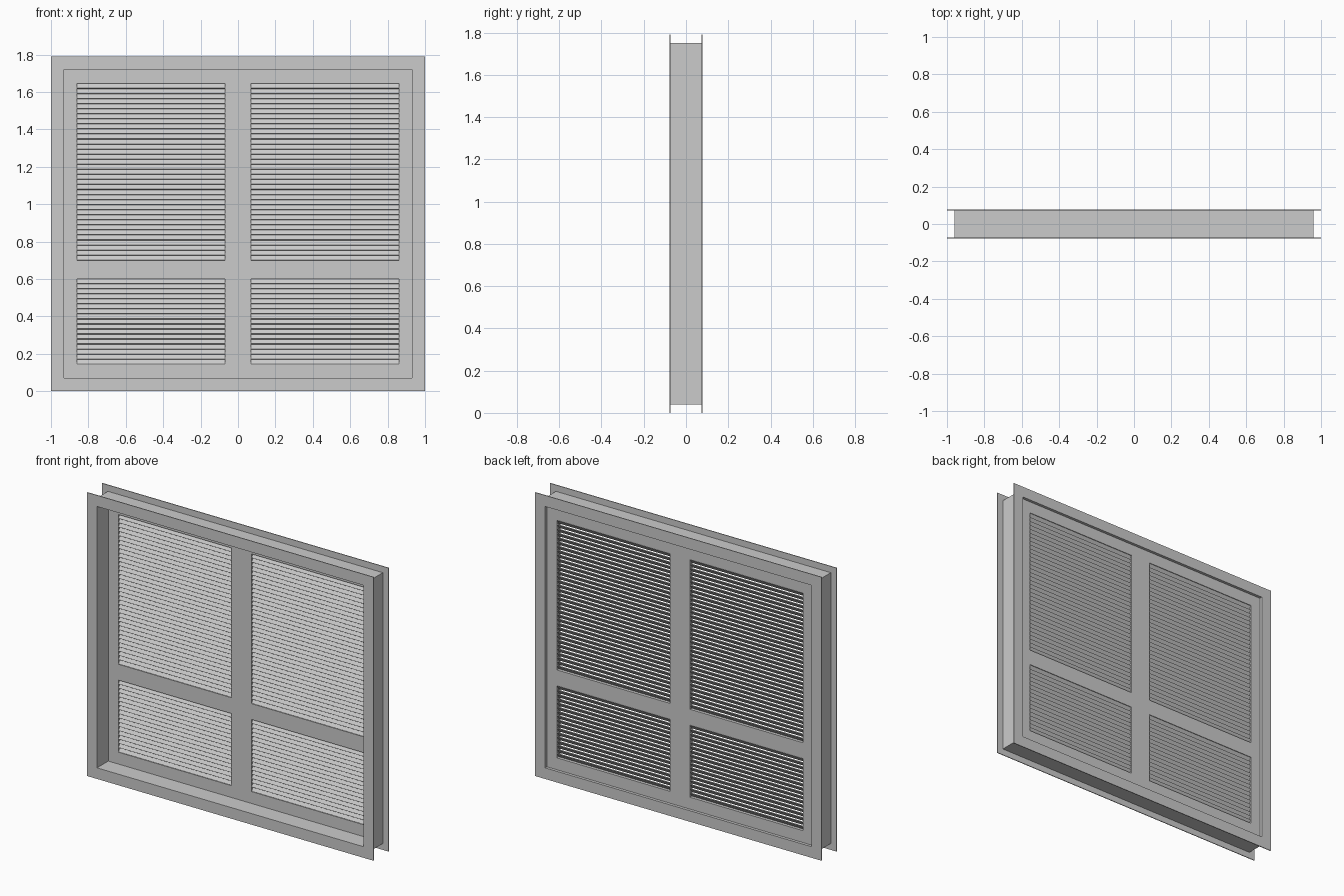
import bpy
import bmesh
from math import cos, sin, radians

old = bpy.data.objects.get("Cube")
if old:
    bpy.data.objects.remove(old, do_unlink=True)

paint = bpy.data.materials.new("grey_paint")
paint.use_nodes = True
GREY = (0.6, 0.6, 0.6, 1)
paint.diffuse_color = GREY
paint.node_tree.nodes["Principled BSDF"].inputs["Base Color"].default_value = GREY

H = 1.79
MID = H / 2


def finish(name, bm):
    bmesh.ops.recalc_face_normals(bm, faces=bm.faces)
    mesh = bpy.data.meshes.new(name)
    bm.to_mesh(mesh)
    bm.free()
    mesh.materials.append(paint)
    obj = bpy.data.objects.new(name, mesh)
    bpy.context.collection.objects.link(obj)
    return obj


def ring(name, outer, inner, y0, y1):
    """Rectangular frame: half widths outer/inner, extruded from y0 to y1."""
    bm = bmesh.new()
    loops = []
    for inset, y in ((outer, y0), (inner, y0), (inner, y1), (outer, y1)):
        hz = MID - (1 - inset)
        loops.append([bm.verts.new((sx * inset, y, MID + sz * hz))
                      for sx, sz in ((-1, -1), (1, -1), (1, 1), (-1, 1))])
    for i in range(4):
        a, b = loops[i], loops[(i + 1) % 4]
        for j in range(4):
            k = (j + 1) % 4
            bm.faces.new((a[j], a[k], b[k], b[j]))
    return finish(name, bm)


def extrude_x(bm, profile, x0, x1):
    """Closed prism of a (y, z) profile running from x0 to x1."""
    a = [bm.verts.new((x0, y, z)) for y, z in profile]
    b = [bm.verts.new((x1, y, z)) for y, z in profile]
    bm.faces.new(a)
    bm.faces.new(b)
    for i in range(len(a)):
        j = (i + 1) % len(a)
        bm.faces.new((a[i], a[j], b[j], b[i]))


# Window surround: deep lining with a thin trim on each face
ring("lining", 0.96, 0.93, -0.074, 0.074)
ring("front_trim", 1.0, 0.93, -0.078, -0.073)
ring("back_trim", 1.0, 0.93, 0.073, 0.078)

# Shutter framework, set close to the back
FRONT, BACK = 0.034, 0.06


def bar(name, x0, x1, z0, z1):
    bm = bmesh.new()
    extrude_x(bm, ((FRONT, z0), (BACK, z0), (BACK, z1), (FRONT, z1)), x0, x1)
    finish(name, bm)


bar("left_stile", 0.86, 0.93, 0.07, 1.72)
bar("right_stile", -0.93, -0.86, 0.07, 1.72)
bar("centre_stile", -0.07, 0.07, 0.07, 1.72)
for side, x0, x1 in (("left", 0.07, 0.86), ("right", -0.86, -0.07)):
    bar(side + "_bottom_rail", x0, x1, 0.07, 0.145)
    bar(side + "_middle_rail", x0, x1, 0.60, 0.70)
    bar(side + "_top_rail", x0, x1, 1.645, 1.72)

# Tilted louvre slats: upper edge leans to the back
TILT = radians(55)
LENGTH, THICK = 0.032, 0.005
along = (cos(TILT) * LENGTH / 2, sin(TILT) * LENGTH / 2)
across = (-sin(TILT) * THICK / 2, cos(TILT) * THICK / 2)


def louvres(name, x0, x1, z0, z1, count):
    bm = bmesh.new()
    pitch = (z1 - z0) / count
    yc = (FRONT + BACK) / 2
    for i in range(count):
        zc = z0 + (i + 0.5) * pitch
        profile = [(yc + s * along[0] + t * across[0], zc + s * along[1] + t * across[1])
                   for s, t in ((-1, -1), (1, -1), (1, 1), (-1, 1))]
        extrude_x(bm, profile, x0, x1)
    finish(name, bm)


for side, x0, x1 in (("left", 0.07, 0.86), ("right", -0.86, -0.07)):
    louvres(side + "_upper_louvres", x0, x1, 0.70, 1.645, 35)
    louvres(side + "_lower_louvres", x0, x1, 0.145, 0.60, 17)
